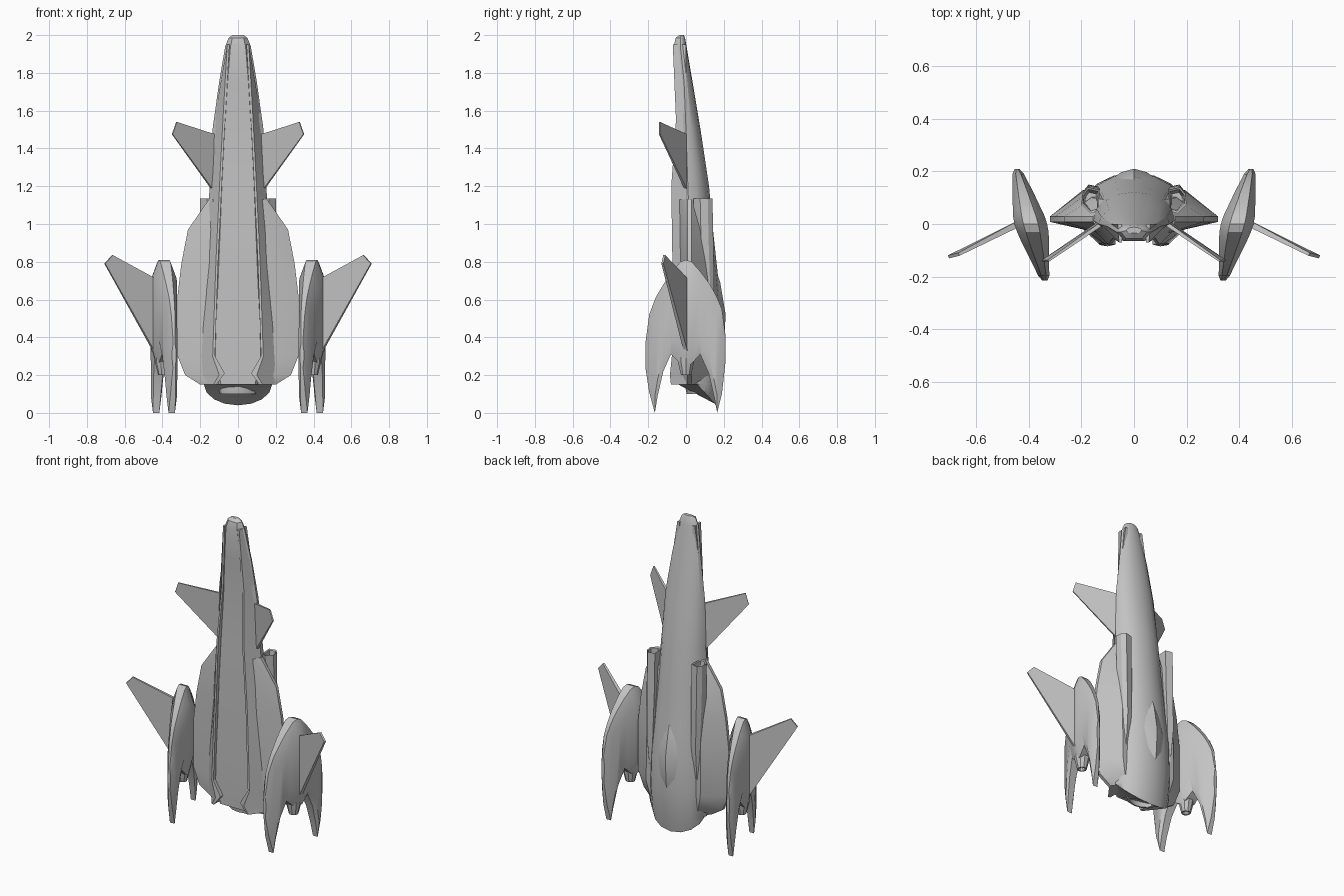
import bpy, bmesh, math
from mathutils import Vector

cube = bpy.data.objects.get("Cube")
if cube:
    bpy.data.objects.remove(cube)

grey = bpy.data.materials.new("hull_grey")
grey.use_nodes = True
grey.diffuse_color = (0.55, 0.55, 0.55, 1)
grey.node_tree.nodes["Principled BSDF"].inputs["Base Color"].default_value = grey.diffuse_color
parts = []


def finish(name, bm, mirror=False):
    bmesh.ops.remove_doubles(bm, verts=bm.verts, dist=0.0005)
    bmesh.ops.recalc_face_normals(bm, faces=bm.faces)
    mesh = bpy.data.meshes.new(name)
    bm.to_mesh(mesh)
    bm.free()
    mesh.materials.append(grey)
    ob = bpy.data.objects.new(name, mesh)
    bpy.context.collection.objects.link(ob)
    if mirror:
        ob.modifiers.new("mirror", "MIRROR")
    parts.append(ob)
    return ob


def loft(name, rings, mirror=False, caps=True, closed=True):
    """Skin a list of equal-length rings of points."""
    bm = bmesh.new()
    rows = [[bm.verts.new(p) for p in ring] for ring in rings]
    n = len(rows[0])
    for a, b in zip(rows, rows[1:]):
        for i in range(n if closed else n - 1):
            j = (i + 1) % n
            bm.faces.new((a[i], a[j], b[j], b[i]))
    if caps:
        bm.faces.new(rows[0])
        bm.faces.new(rows[-1])
    return finish(name, bm, mirror)


def both_sides(half):
    """Close a right-hand half section with its mirror image."""
    return half + [(-x, y, z) for x, y, z in reversed(half) if x > 1e-6]


def fin(name, outline, thick):
    """Thin swept plate from four corners, with a tapered tip."""
    p = [Vector(c) for c in outline]
    normal = (p[1] - p[0]).cross(p[3] - p[0]).normalized() * thick
    scale = (1, 0.5, 0.5, 1)
    sides = [[v + normal * s * k for v, k in zip(p, scale)] for s in (-1, 1)]
    return loft(name, sides, mirror=True)


# Fuselage: z, keel half width, keel y, side half width, side y, back y
stations = [
    (2.00, 0.02, -0.035, 0.03, -0.025, -0.012),
    (1.985, 0.03, -0.055, 0.05, -0.03, -0.005),
    (1.94, 0.04, -0.065, 0.068, -0.03, 0.003),
    (1.75, 0.055, -0.055, 0.10, -0.01, 0.035),
    (1.50, 0.07, -0.045, 0.135, 0.0, 0.077),
    (1.20, 0.085, -0.05, 0.15, 0.01, 0.122),
    (0.95, 0.095, -0.055, 0.165, 0.02, 0.145),
    (0.70, 0.105, -0.055, 0.18, 0.03, 0.172),
    (0.50, 0.115, -0.055, 0.195, 0.04, 0.193),
    (0.30, 0.12, -0.055, 0.20, 0.05, 0.195),
    (0.15, 0.09, -0.05, 0.19, 0.06, 0.18),
]


def hull_ring(z, k, ky, f, sy, b, drop=0.0):
    d = b - sy
    half = [(0, ky, z), (k, ky, z), (f, sy, z)]
    for deg in (22, 45, 67, 90):
        a = math.radians(deg)
        half.append((f * math.cos(a) if deg < 90 else 0, sy + d * math.sin(a),
                     z - drop * math.sin(a)))
    return both_sides(half)


rings = [hull_ring(*s) for s in stations]
rings.append(hull_ring(0.15, 0.08, -0.04, 0.18, 0.06, 0.16, drop=0.11))
loft("fuselage", rings)

# Blended wing body: z, half width, back height at the shoulder
wing = [(1.13, 0.155, 0.09), (0.97, 0.265, 0.10), (0.79, 0.30, 0.115),
        (0.62, 0.32, 0.125), (0.30, 0.32, 0.13), (0.20, 0.28, 0.12), (0.15, 0.20, 0.11)]
loft("wing_body", [both_sides([(0, -0.045, z), (0.13, -0.035, z), (w, 0.008, z),
                               (w, 0.028, z), (0.6 * w, b, z), (0, b, z)])
                   for z, w, b in wing])

# Belly rails flanking the keel, ending in a notched tail
rails = [(1.95, 0.045, 0.062, -0.07), (1.55, 0.068, 0.125, -0.053), (1.20, 0.086, 0.145, -0.078),
         (0.80, 0.105, 0.175, -0.072), (0.30, 0.122, 0.215, -0.075)]
rings = [[(a, y, z), (a + 0.012, y, z), (b, 0.0, z), (a, 0.0, z)] for z, a, b, y in rails]
rings.append([(0.07, -0.078, 0.21), (0.10, -0.085, 0.2), (0.21, 0, 0.2), (0.07, 0, 0.21)])
rings.append([(0.115, -0.08, 0.15), (0.13, -0.08, 0.15), (0.19, 0, 0.15), (0.115, 0, 0.15)])
loft("belly_rail", rings, mirror=True)

# Air intakes: open scoops that fade into the back
scoop = [(0.13, 0.13), (0.175, 0.14), (0.195, 0.115), (0.20, 0.075), (0.165, 0.04), (0.135, 0.05)]
centre = Vector((0.163, 0.09))


def scoop_ring(z, size, dx=0.0, dy=0.0):
    return [(centre.x + (x - centre.x) * size + dx, centre.y + (y - centre.y) * size + dy, z)
            for x, y in scoop]


loft("air_intake", [scoop_ring(0.95, 0.6), scoop_ring(1.13, 0.82), scoop_ring(1.135, 1.0),
                    scoop_ring(0.90, 1.0, 0, 0.005), scoop_ring(0.60, 0.8, 0, 0.02),
                    scoop_ring(0.35, 0.3, 0, 0.02)], mirror=True)

# Raised dorsal hatch with pointed ends
rows = []
for t, lift in ((0, 0.0), (0.12, 0.012), (0.5, 0.022), (0.88, 0.012), (1, 0.0)):
    row = []
    for i, x in enumerate((-0.095, -0.085, -0.05, 0, 0.05, 0.085, 0.095)):
        reach = (0.13, 0.19, 0.16, 0.225, 0.16, 0.19, 0.13)[i]
        base = 0.188 - 0.055 * (x / 0.1) ** 2
        edge = -0.03 if i in (0, 6) else lift
        slope = 0.05 * max(0, t - 0.5)
        row.append((x, base + edge - slope, 0.52 + (2 * t - 1) * reach))
    rows.append(row)
loft("dorsal_hatch", rows, caps=False, closed=False)

# Main engine nozzle
def oval(z, s):
    return [(0.10 * s * math.cos(i * math.pi / 6), 0.065 + 0.065 * s * math.sin(i * math.pi / 6), z)
            for i in range(12)]


loft("main_nozzle", [oval(0.3, 1.1), oval(0.15, 1.1), oval(0.10, 0.95), oval(0.10, 0.8), oval(0.18, 0.7)])

# Nacelles: y, lower z, upper z, half thickness
columns = [(-0.215, 0.24, 0.37, 0.010), (-0.195, 0.11, 0.52, 0.022), (-0.165, 0.0, 0.60, 0.028),
           (-0.15, 0.09, 0.63, 0.032), (-0.12, 0.22, 0.68, 0.040), (-0.08, 0.31, 0.74, 0.050),
           (-0.03, 0.26, 0.80, 0.060), (0.0, 0.25, 0.81, 0.062), (0.03, 0.26, 0.80, 0.060),
           (0.075, 0.31, 0.75, 0.050), (0.12, 0.21, 0.69, 0.040), (0.15, 0.08, 0.64, 0.032),
           (0.165, 0.0, 0.61, 0.028), (0.19, 0.10, 0.55, 0.022), (0.208, 0.26, 0.42, 0.010)]
rings = []
for y, low, high, t in columns:
    c = 0.392 + 0.25 * y
    u = min(0.09, (high - low) * 0.3)
    rings.append([(c - 0.6 * t, y, low), (c + 0.6 * t, y, low), (c + t, y, low + u),
                  (c + t, y, high - u), (c + 0.45 * t, y, high), (c - 0.45 * t, y, high),
                  (c - t, y, high - u), (c - t, y, low + u)])
loft("nacelle", rings, mirror=True)


# Small nozzle under each nacelle
def disc(z, r):
    return [(0.395 + r * math.cos(i * math.pi / 5), r * math.sin(i * math.pi / 5), z) for i in range(10)]


loft("nacelle_nozzle", [disc(0.42, 0.05), disc(0.27, 0.045), disc(0.20, 0.028),
                        disc(0.20, 0.02), disc(0.24, 0.018)], mirror=True)

# Outer fins and forward canards
fin("outer_fin", [(0.42, 0.01, 0.70), (0.665, -0.115, 0.835), (0.705, -0.125, 0.79), (0.42, 0.01, 0.28)], 0.012)
fin("canard", [(0.11, 0.01, 0.147 * 10), (0.325, -0.14, 1.54), (0.348, -0.14, 1.475), (0.12, 0.01, 1.16)], 0.008)

# Smooth shading with sharp creases
bpy.ops.object.select_all(action="DESELECT")
for ob in parts:
    ob.select_set(True)
bpy.context.view_layer.objects.active = parts[0]
bpy.ops.object.shade_smooth_by_angle(angle=math.radians(30))
